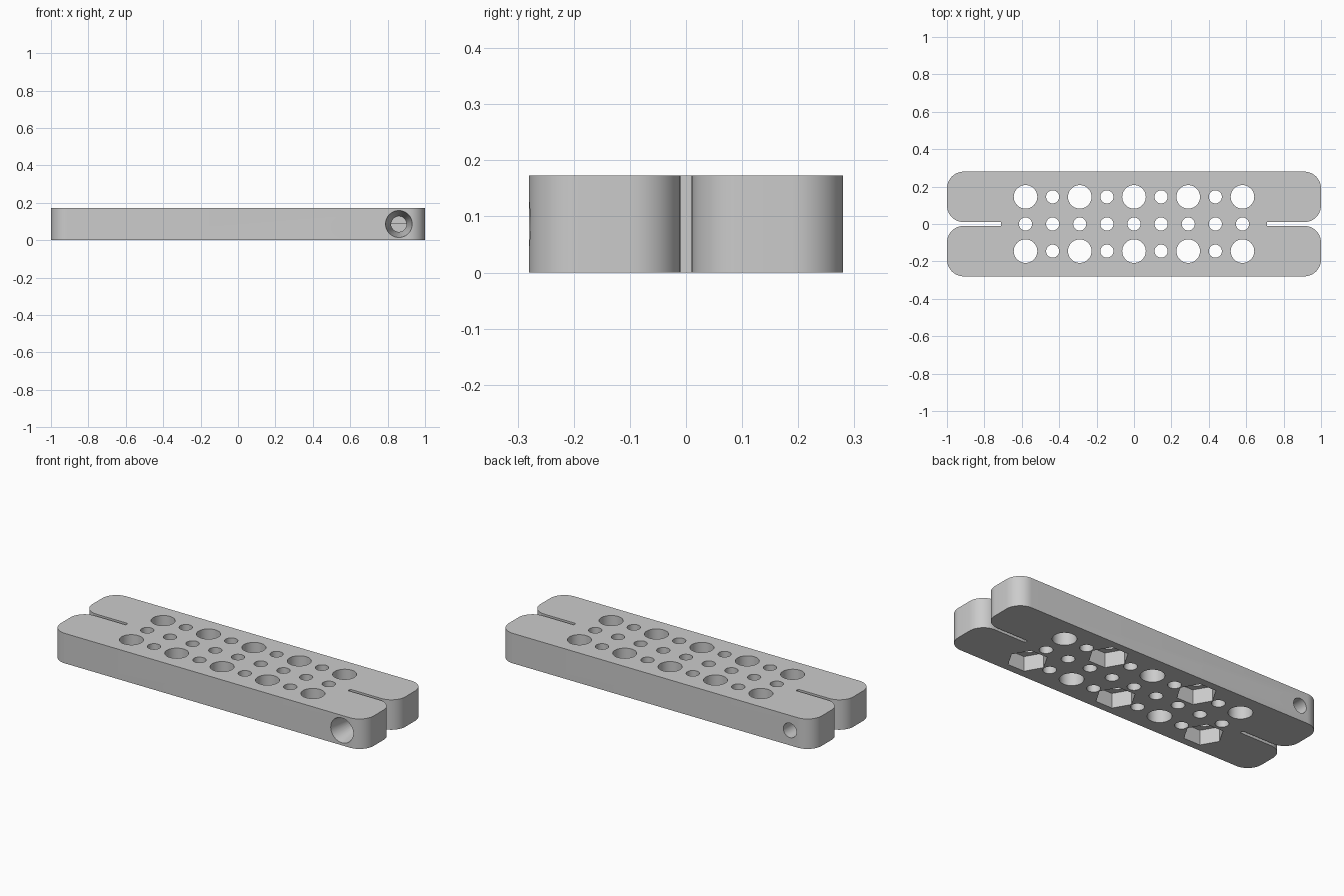
import bpy
import bmesh
from math import pi, cos, sin
from mathutils import Matrix, Vector

if "Cube" in bpy.data.objects:
    bpy.data.objects.remove(bpy.data.objects["Cube"])

HEIGHT = 0.173
HALF_WIDTH = 0.28
SLOT = 0.01        # half width of the end slots
SLOT_END = 0.71    # where the slots stop
CORNER = 0.09      # corner radius of the arms
PITCH = 0.145      # spacing of the hole grid

grey = bpy.data.materials.new("light_grey")
grey.use_nodes = True
grey.diffuse_color = (0.6, 0.6, 0.6, 1)
grey.node_tree.nodes["Principled BSDF"].inputs["Base Color"].default_value = (0.6, 0.6, 0.6, 1)


def make_object(name, bm):
    bmesh.ops.recalc_face_normals(bm, faces=bm.faces)
    mesh = bpy.data.meshes.new(name)
    bm.to_mesh(mesh)
    bm.free()
    obj = bpy.data.objects.new(name, mesh)
    bpy.context.collection.objects.link(obj)
    mesh.materials.append(grey)
    return obj


def add_cone(bm, start, end, r1, r2, sides):
    start, end = Vector(start), Vector(end)
    axis = end - start
    turn = axis.to_track_quat('Z', 'Y').to_matrix().to_4x4()
    bmesh.ops.create_cone(bm, cap_ends=True, segments=sides, radius1=r1, radius2=r2,
                          depth=axis.length, matrix=Matrix.Translation((start + end) / 2) @ turn)


def arc(cx, cy, first):
    steps = 12
    return [(cx + CORNER * cos(first + i * pi / 2 / steps),
             cy + CORNER * sin(first + i * pi / 2 / steps)) for i in range(steps + 1)]


# Plate outline: one quarter with a rounded arm, mirrored into the other three
quarter = [(SLOT_END, SLOT)]
quarter += arc(1 - CORNER, SLOT + CORNER, -pi / 2)
quarter += arc(1 - CORNER, HALF_WIDTH - CORNER, 0)
half = quarter + [(-x, y) for x, y in reversed(quarter)]
outline = half + [(-x, -y) for x, y in half]

bm = bmesh.new()
base = bm.faces.new([bm.verts.new((x, y, 0)) for x, y in outline])
top = bmesh.ops.extrude_face_region(bm, geom=[base])["geom"]
bmesh.ops.translate(bm, vec=(0, 0, HEIGHT), verts=[v for v in top if isinstance(v, bmesh.types.BMVert)])
plate = make_object("perforated_plate", bm)

# Grid of through holes, large ones alternating in the outer rows, and nut pockets below
holes, pockets = bmesh.new(), bmesh.new()
for col in range(-4, 5):
    for row in (-1, 0, 1):
        x, y = col * PITCH, row * PITCH
        large = row != 0 and col % 2 == 0
        radius = 0.063 if large else 0.035
        add_cone(holes, (x, y, -0.1), (x, y, HEIGHT + 0.1), radius, radius, 40)
        if large and (col % 4 == 0) == (row < 0):
            corners = [(x + 0.105 * cos(i * pi / 3), y + 0.105 * sin(i * pi / 3)) for i in range(6)]
            rim = pockets.faces.new([pockets.verts.new((px, py, -0.05)) for px, py in corners])
            roof = bmesh.ops.extrude_face_region(pockets, geom=[rim])["geom"]
            bmesh.ops.translate(pockets, vec=(0, 0, 0.135),
                                verts=[v for v in roof if isinstance(v, bmesh.types.BMVert)])

# Clamp screw bores: a tapered seat at the front, plain bores deeper and at the back
MID = HEIGHT / 2
seats, bores = bmesh.new(), bmesh.new()
add_cone(seats, (0.86, -0.30, MID), (0.86, -0.10, MID), 0.075, 0.042, 40)
add_cone(bores, (0.86, -0.20, MID), (0.86, 0.20, MID), 0.042, 0.042, 40)
add_cone(bores, (-0.86, 0.35, MID), (-0.86, -0.20, MID), 0.042, 0.042, 40)

# Cut everything and keep the finished mesh
cutters = [make_object(name, mesh) for name, mesh in (
    ("hole_cutter", holes), ("nut_pocket_cutter", pockets),
    ("screw_seat_cutter", seats), ("screw_bore_cutter", bores))]
for cutter in cutters:
    cutter.hide_render = True
    mod = plate.modifiers.new(cutter.name, 'BOOLEAN')
    mod.operation = 'DIFFERENCE'
    mod.solver = 'EXACT'
    mod.object = cutter

bpy.context.view_layer.update()
finished = bpy.data.meshes.new_from_object(plate.evaluated_get(bpy.context.evaluated_depsgraph_get()))
plate.modifiers.clear()
plate.data = finished
for cutter in cutters:
    bpy.data.objects.remove(cutter)

bpy.ops.object.select_all(action='DESELECT')
plate.select_set(True)
bpy.context.view_layer.objects.active = plate
bpy.ops.object.shade_smooth_by_angle(angle=pi / 6)
